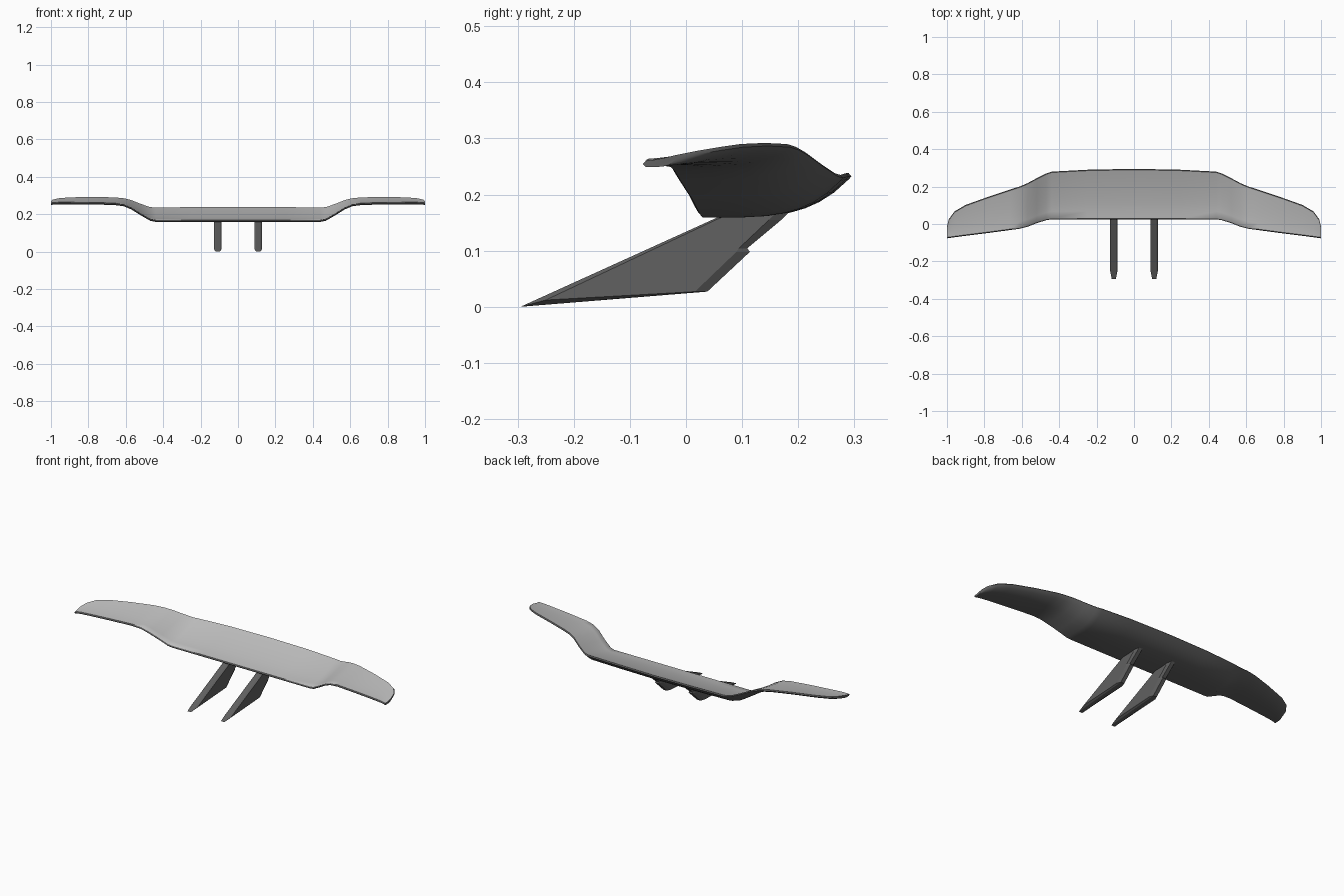
import bpy
import bmesh

cube = bpy.data.objects.get("Cube")
if cube:
    bpy.data.objects.remove(cube, do_unlink=True)


def make_material(name, value):
    mat = bpy.data.materials.new(name)
    mat.use_nodes = True
    colour = (value, value, value, 1)
    mat.diffuse_color = colour
    mat.node_tree.nodes["Principled BSDF"].inputs["Base Color"].default_value = colour
    return mat


light_grey = make_material("light grey", 0.52)
dark_grey = make_material("dark grey", 0.12)


def loft(name, rings, materials, light_faces=0):
    """Skin closed rings of points; the first light_faces sides of each ring use slot 0."""
    bm = bmesh.new()
    loops = [[bm.verts.new(p) for p in ring] for ring in rings]
    count = len(loops[0])
    dark = len(materials) - 1
    for a, b in zip(loops, loops[1:]):
        for i in range(count):
            j = (i + 1) % count
            face = bm.faces.new((a[i], a[j], b[j], b[i]))
            face.material_index = 0 if i < light_faces else dark
    for end in (loops[0], loops[-1]):
        bm.faces.new(end).material_index = dark
    bmesh.ops.recalc_face_normals(bm, faces=bm.faces)
    mesh = bpy.data.meshes.new(name)
    bm.to_mesh(mesh)
    bm.free()
    for mat in materials:
        mesh.materials.append(mat)
    obj = bpy.data.objects.new(name, mesh)
    bpy.context.collection.objects.link(obj)
    return obj


# Wing stations on one half: x, front y, back y, front top z, back top z
stations = [
    (0.0, 0.03, 0.29, 0.172, 0.24),
    (0.25, 0.03, 0.285, 0.172, 0.24),
    (0.44, 0.03, 0.275, 0.172, 0.237),
    (0.47, 0.025, 0.265, 0.178, 0.24),
    (0.52, 0.01, 0.24, 0.207, 0.257),
    (0.57, -0.01, 0.213, 0.238, 0.277),
    (0.61, -0.02, 0.196, 0.255, 0.287),
    (0.66, -0.027, 0.18, 0.262, 0.292),
    (0.78, -0.043, 0.14, 0.265, 0.294),
    (0.9, -0.058, 0.097, 0.266, 0.292),
    (0.96, -0.066, 0.062, 0.266, 0.287),
    (0.99, -0.07, 0.02, 0.264, 0.28),
    (1.0, -0.072, -0.02, 0.262, 0.272),
]
chord = [0, 0.15, 0.3, 0.45, 0.6, 0.7, 0.8, 0.9, 1]
EDGE = 0.011


def section(x, front, back, low, high):
    """Closed wing section: gently curved top, bellied underside, rounded edges."""
    def at(t, power, drop):
        return (x, front + (back - front) * t, low + (high - low) * t ** power - drop)
    top = [at(t, 1.4, 0) for t in chord]
    under = [at(t, 4, EDGE) for t in reversed(chord)]
    tail = (x, back + 0.005, high - EDGE / 2)
    nose = (x, front - 0.005, low - EDGE / 2)
    return top + [tail] + under + [nose]


mirrored = [(-s[0],) + s[1:] for s in reversed(stations[1:])]
wing = loft("wing", [section(*s) for s in mirrored + stations],
            [light_grey, dark_grey], len(chord) - 1)

# Swept support fins with chamfered sides: middle outline and side outline in y, z
middle = [(-0.295, 0.002), (0.038, 0.029), (0.114, 0.1), (0.109, 0.106),
          (0.17, 0.157), (0.2, 0.187), (0.06, 0.163)]
side = [(-0.25, 0.014), (0.016, 0.029), (0.09, 0.1), (0.094, 0.106),
        (0.148, 0.157), (0.178, 0.187), (0.06, 0.16)]
layers = [(-0.02, side), (-0.011, middle), (0.011, middle), (0.02, side)]
fins = []
for label, centre in (("left_fin", 0.108), ("right_fin", -0.108)):
    rings = [[(centre + offset, y, z) for y, z in outline] for offset, outline in layers]
    fins.append(loft(label, rings, [dark_grey]))

# Put the lowest point of the fins on the ground
for obj in [wing] + fins:
    obj.location.z = -0.002

# Smooth wing skin with crisp edges
bpy.ops.object.select_all(action="DESELECT")
wing.select_set(True)
bpy.context.view_layer.objects.active = wing
bpy.ops.object.shade_smooth_by_angle(angle=0.7)
